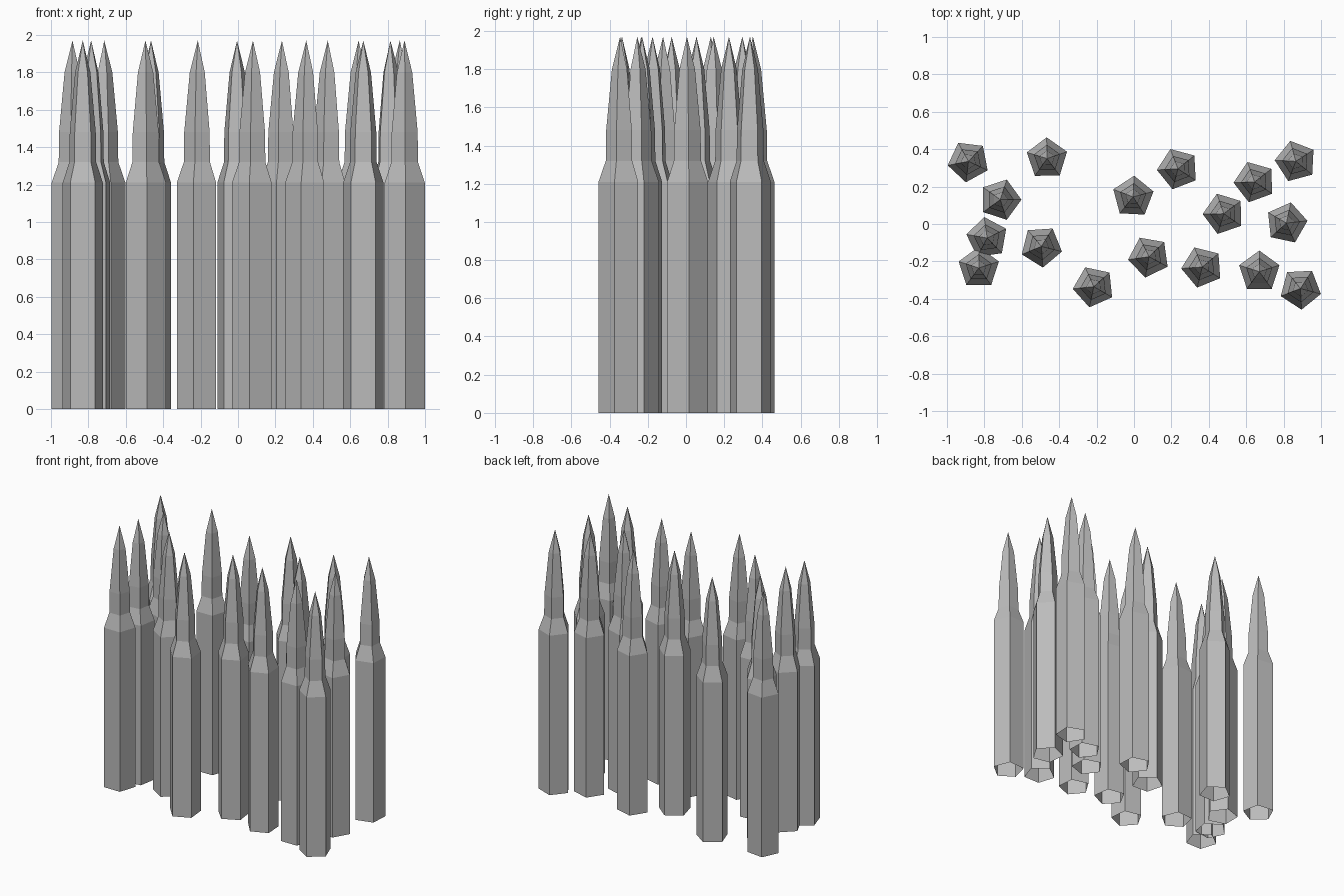
import bpy
import bmesh
from math import cos, sin, radians, tau

default_cube = bpy.data.objects.get("Cube")
if default_cube:
    bpy.data.objects.remove(default_cube, do_unlink=True)

SIDES = 5
TIP_HEIGHT = 1.97

# Radius and height of each ring: base, shoulder, neck, collar, taper
PROFILE = [(0.113, 0), (0.113, 1.21), (0.075, 1.32), (0.073, 1.48), (0.043, 1.8)]

# Position and turn (degrees) of each pointed post
POSTS = [
    (-0.885, 0.335, 47), (-0.465, 0.35, 19), (-0.715, 0.13, 0),
    (-0.785, -0.075, 26), (-0.83, -0.235, 18), (-0.495, -0.12, 58),
    (-0.215, -0.335, 42), (-0.005, 0.145, 15), (0.235, 0.295, 39),
    (0.08, -0.175, 44), (0.365, -0.23, 40), (0.48, 0.055, 37),
    (0.645, 0.225, 38), (0.865, 0.335, 33), (0.815, 0.005, 6),
    (0.67, -0.255, 18), (0.89, -0.345, 57),
]


def make_material(name, color):
    material = bpy.data.materials.new(name)
    material.use_nodes = True
    material.diffuse_color = color
    material.node_tree.nodes["Principled BSDF"].inputs["Base Color"].default_value = color
    return material


def make_post_mesh(material):
    """Five-sided post with a stepped neck and a point, open underneath."""
    bm = bmesh.new()
    rings = []
    for radius, height in PROFILE:
        angles = [tau * i / SIDES for i in range(SIDES)]
        rings.append([bm.verts.new((radius * cos(a), radius * sin(a), height)) for a in angles])
    tip = bm.verts.new((0, 0, TIP_HEIGHT))

    # Side walls between neighbouring rings, then the point
    for lower, upper in zip(rings, rings[1:]):
        for i in range(SIDES):
            j = (i + 1) % SIDES
            bm.faces.new((lower[i], lower[j], upper[j], upper[i]))
    for i in range(SIDES):
        bm.faces.new((rings[-1][i], rings[-1][(i + 1) % SIDES], tip))

    mesh = bpy.data.meshes.new("pointed_post")
    bm.to_mesh(mesh)
    bm.free()
    mesh.materials.append(material)
    return mesh


# All posts share one mesh
post_mesh = make_post_mesh(make_material("plain grey", (0.5, 0.5, 0.5, 1)))
for number, (x, y, turn) in enumerate(POSTS, start=1):
    post = bpy.data.objects.new(f"pointed_post_{number}", post_mesh)
    post.location = (x, y, 0)
    post.rotation_euler.z = radians(turn)
    bpy.context.collection.objects.link(post)
